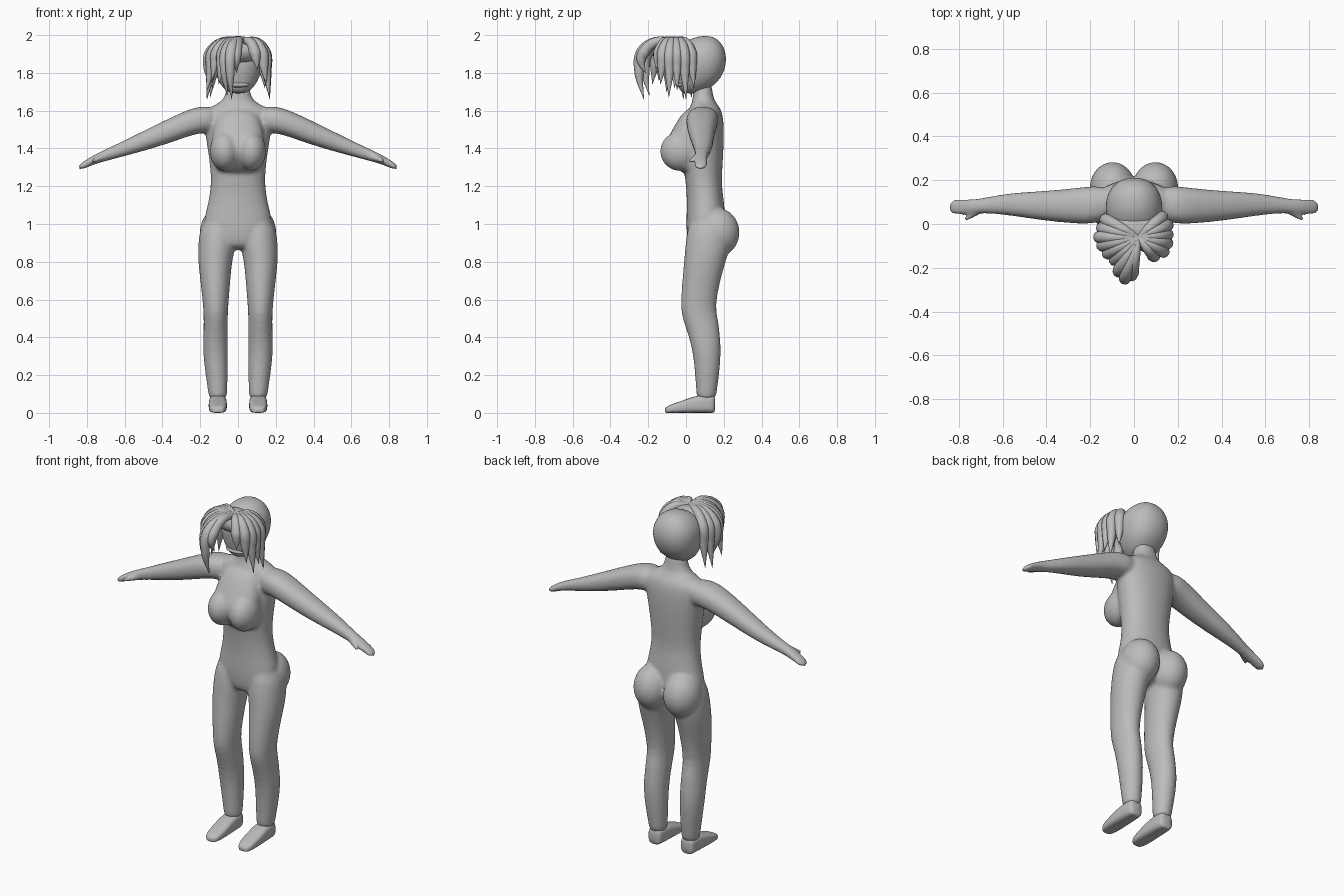
import bpy, bmesh, math
from mathutils import Vector, Matrix

cube = bpy.data.objects.get("Cube")
if cube:
    bpy.data.objects.remove(cube, do_unlink=True)

grey = bpy.data.materials.new("plain_grey")
grey.use_nodes = True
grey.diffuse_color = (0.5, 0.5, 0.5, 1)
grey.node_tree.nodes["Principled BSDF"].inputs["Base Color"].default_value = (0.5, 0.5, 0.5, 1)


def loft(bm, rings, axis, side=1, power=2.0, sides=24):
    """Skin rounded rings (centre, half width, half height) set square to an axis."""
    u, v = {"x": ("Y", "Z"), "y": ("X", "Z"), "z": ("X", "Y")}[axis]
    unit = {"X": Vector((1, 0, 0)), "Y": Vector((0, 1, 0)), "Z": Vector((0, 0, 1))}
    loops = []
    for centre, ru, rv in rings:
        loop = []
        for i in range(sides):
            a = math.tau * i / sides
            c, s = math.cos(a), math.sin(a)
            p = Vector(centre)
            p += unit[u] * ru * math.copysign(abs(c) ** (2 / power), c)
            p += unit[v] * rv * math.copysign(abs(s) ** (2 / power), s)
            p.x *= side
            loop.append(bm.verts.new(p))
        loops.append(loop)
    for a, b in zip(loops, loops[1:]):
        for i in range(sides):
            j = (i + 1) % sides
            bm.faces.new((a[i], a[j], b[j], b[i]))
    bm.faces.new(loops[0][::-1])
    bm.faces.new(loops[-1])


def ball(bm, centre, radii):
    m = Matrix.Translation(centre) @ Matrix.Diagonal((*radii, 1))
    bmesh.ops.create_uvsphere(bm, u_segments=24, v_segments=16, radius=1, matrix=m)


def finish(bm, name, subdivide=1):
    bmesh.ops.recalc_face_normals(bm, faces=bm.faces)
    mesh = bpy.data.meshes.new(name)
    bm.to_mesh(mesh)
    bm.free()
    mesh.materials.append(grey)
    mesh.shade_smooth()
    ob = bpy.data.objects.new(name, mesh)
    bpy.context.collection.objects.link(ob)
    if subdivide:
        ob.modifiers.new("round", "SUBSURF").levels = subdivide
        ob.modifiers["round"].render_levels = subdivide
    return ob


# Torso and neck: height, depth centre, half width, half depth
body = bmesh.new()
torso = [(0.86, .10, .09, .08), (0.92, .10, .17, .095), (1.0, .105, .19, .105),
         (1.1, .105, .16, .1), (1.2, .095, .144, .094), (1.28, .09, .145, .102),
         (1.4, .09, .162, .11), (1.5, .095, .178, .107), (1.57, .1, .19, .097),
         (1.61, .1, .17, .085), (1.64, .095, .1, .065), (1.67, .09, .065, .052),
         (1.78, .085, .058, .05)]
loft(body, [((0, y, z), rx, ry) for z, y, rx, ry in torso], "z", power=2.2)

# Chest: height, front, half width
chest = [(1.26, -.01, .1), (1.3, -.055, .125), (1.36, -.105, .135), (1.41, -.115, .14),
         (1.47, -.09, .14), (1.54, -.05, .125), (1.62, 0, .09)]
loft(body, [((0, (f + .12) / 2, z), rx, (.12 - f) / 2) for z, f, rx in chest], "z", power=2.4)

# Limbs, mirrored
leg = [(.07, .107, .108, .047, .05), (.1, .107, .108, .05, .054), (.2, .113, .112, .059, .064),
       (.32, .12, .112, .067, .075), (.42, .118, .095, .065, .085), (.5, .118, .075, .064, .095),
       (.56, .118, .062, .066, .092), (.7, .12, .08, .08, .101), (.8, .122, .1, .09, .111),
       (.88, .112, .115, .1, .12), (.96, .106, .12, .1, .115), (1.04, .09, .115, .085, .09)]
# Arm: reach, top, bottom, front, back
arm = [(.1, 1.62, 1.48, .02, .17), (.19, 1.625, 1.485, 0, .175), (.26, 1.61, 1.465, 0, .165),
       (.415, 1.535, 1.41, .015, .15), (.57, 1.458, 1.367, .04, .143), (.68, 1.405, 1.338, .05, .12),
       (.74, 1.378, 1.322, .047, .112), (.79, 1.35, 1.303, .043, .113), (.85, 1.31, 1.28, .043, .112)]
for s in (1, -1):
    loft(body, [((x, y, z), rx, ry) for z, x, y, rx, ry in leg], "z", s)
    loft(body, [((x, (f + b) / 2, (t + u) / 2), (b - f) / 2, (t - u) / 2)
                for x, t, u, f, b in arm], "x", s, 2.3)
    loft(body, [((.69, .065, 1.358), .016, .02), ((.74, .04, 1.345), .015, .016),
                ((.785, .014, 1.33), .009, .012)], "x", s)
    ball(body, (s * .07, -.03, 1.385), (.08, .108, .105))
    ball(body, (s * .098, .165, .955), (.106, .12, .13))
figure = finish(body, "body")
blend = figure.modifiers.new("blend", "REMESH")
blend.mode = "VOXEL"
blend.voxel_size = 0.01
blend.use_smooth_shade = True
soften = figure.modifiers.new("soften", "SMOOTH")
soften.factor = 0.5
soften.iterations = 6

# Feet: depth, half width, half height
foot = [(-.112, .022, .012), (-.1, .036, .018), (-.07, .046, .024), (0, .049, .036),
        (.05, .048, .045), (.1, .047, .048), (.14, .043, .048), (.155, .034, .044)]
for s, label in ((1, "left"), (-1, "right")):
    bm = bmesh.new()
    loft(bm, [((.107, y, rz), rx, rz) for y, rx, rz in foot], "y", s, 3.2)
    finish(bm, label + "_foot")

# Head and lips
bm = bmesh.new()
skull = [(1.69, .03, .04, .05), (1.72, .045, .08, .085), (1.77, .068, .115, .12),
         (1.85, .075, .134, .142), (1.92, .08, .124, .13), (1.97, .09, .085, .09),
         (1.996, .1, .035, .035)]
loft(bm, [((0, y, z), rx, ry) for z, y, rx, ry in skull], "z", power=2.2)
finish(bm, "head", 2)
bm = bmesh.new()
ball(bm, (0, -.022, 1.737), (.06, .03, .016))
finish(bm, "lips", 0)

# Hair: a cap under tapered locks fanned from one crown point
bm = bmesh.new()
ball(bm, (0, -.025, 1.915), (.125, .085, .065))
finish(bm, "hair_cap", 0)

curve = bpy.data.curves.new("hair_locks", "CURVE")
curve.dimensions = "3D"
curve.bevel_depth = 1
curve.bevel_resolution = 3
curve.resolution_u = 8
curve.use_fill_caps = True
curve.materials.append(grey)
crown = Vector((.02, -.06, 0))
# Lock: direction in degrees, reach, tip height
locks = [(40, .16, 1.72), (22, .16, 1.66), (5, .15, 1.71), (-12, .15, 1.67), (-30, .15, 1.74),
         (-50, .13, 1.82), (-100, .2, 1.8), (-108, .22, 1.66), (-120, .2, 1.68), (-136, .17, 1.74),
         (-152, .18, 1.76), (-167, .19, 1.7), (180, .2, 1.72), (166, .19, 1.66), (152, .19, 1.67)]
for angle, reach, tip in locks:
    a = math.radians(angle)
    out = Vector((math.cos(a), math.sin(a), 0))
    low = (tip + 1.93) / 2
    path = [(0, 1.965, .014), (reach * .5, 1.965, .025), (reach * .84, 1.905, .031),
            (reach * .9, low, .024), (reach * (.78 if reach >= .2 else 1), tip, .001)]
    spline = curve.splines.new("BEZIER")
    spline.bezier_points.add(len(path) - 1)
    for point, (r, z, radius) in zip(spline.bezier_points, path):
        point.co = crown + out * r + Vector((0, 0, z))
        point.radius = radius
        point.handle_left_type = point.handle_right_type = "AUTO"
bpy.context.collection.objects.link(bpy.data.objects.new("hair_locks", curve))
